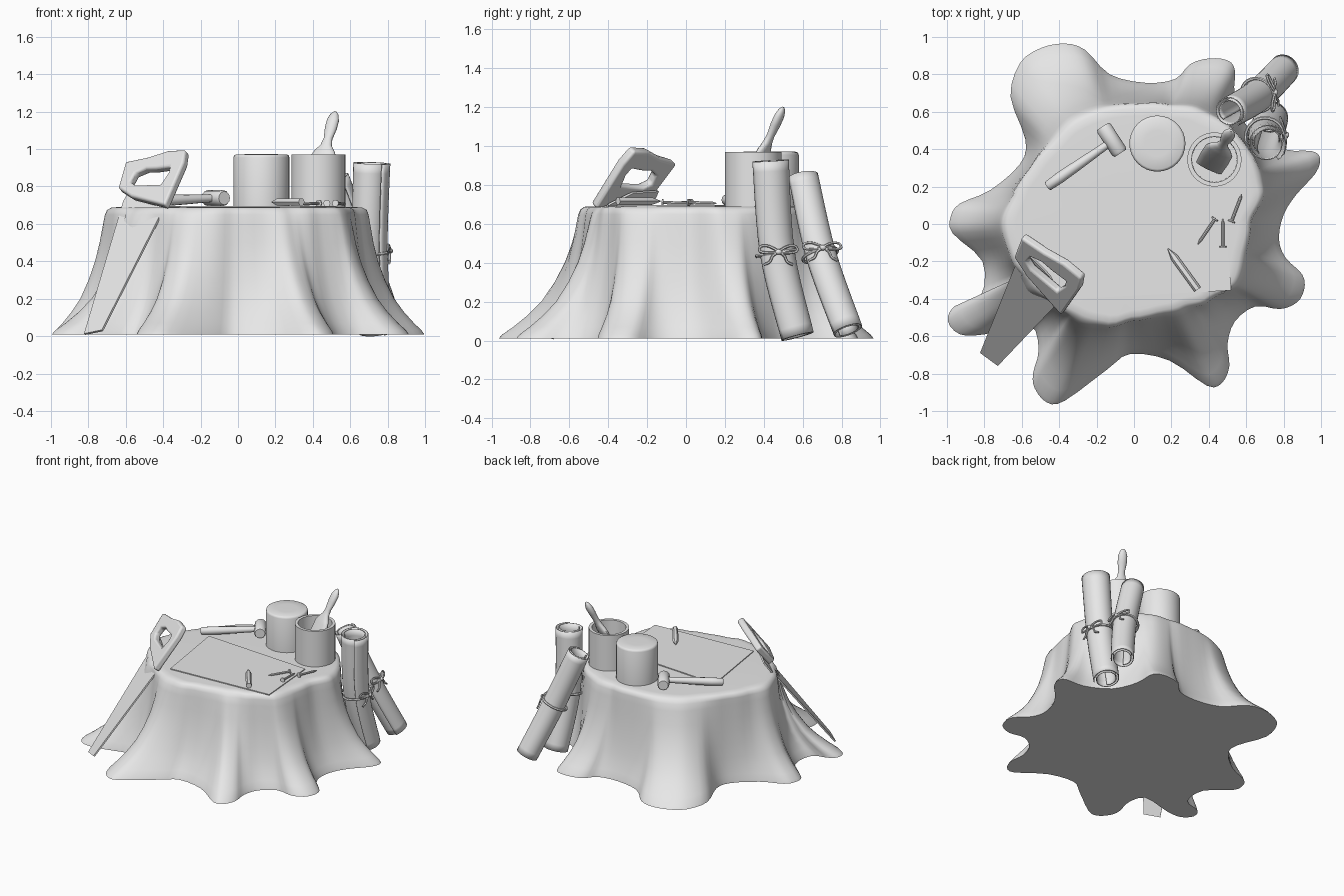
import bpy, bmesh, math
from mathutils import Vector as V

if "Cube" in bpy.data.objects:
    bpy.data.objects.remove(bpy.data.objects["Cube"])

grey = bpy.data.materials.new("plain_grey")
grey.diffuse_color = (0.8, 0.8, 0.8, 1)
grey.use_nodes = True
grey.node_tree.nodes["Principled BSDF"].inputs["Base Color"].default_value = grey.diffuse_color


def finish(name, bm, angle=40):
    bmesh.ops.recalc_face_normals(bm, faces=bm.faces)
    me = bpy.data.meshes.new(name)
    bm.to_mesh(me)
    bm.free()
    me.shade_smooth()
    me.set_sharp_from_angle(angle=math.radians(angle))
    me.materials.append(grey)
    ob = bpy.data.objects.new(name, me)
    bpy.context.collection.objects.link(ob)
    return ob


def loft(name, rings, caps=True, closed=True, loop=False, angle=40):
    """Skin a list of equal-length point rings."""
    bm = bmesh.new()
    vs = [[bm.verts.new(p) for p in r] for r in rings]
    n = len(rings[0])
    pairs = list(zip(vs, vs[1:])) + ([(vs[-1], vs[0])] if loop else [])
    for a, b in pairs:
        for i in range(n if closed else n - 1):
            j = (i + 1) % n
            bm.faces.new((a[i], a[j], b[j], b[i]))
    if caps and not loop:
        bm.faces.new(vs[0])
        bm.faces.new(vs[-1])
    return finish(name, bm, angle)


def frames(pts, hint, loop=False):
    """Point and two cross directions at each step of a path."""
    out, n = [], len(pts)
    for i, p in enumerate(pts):
        a = pts[i - 1] if (i or loop) else p
        b = pts[(i + 1) % n] if (i < n - 1 or loop) else p
        t = (b - a).normalized()
        u = t.cross(hint).normalized()
        out.append((p, u, u.cross(t)))
    return out


def tube(name, pts, radii, hint=(0, 0, 1), n=10, loop=False, flat=1.0, angle=40):
    pts = [V(p) for p in pts]
    if not isinstance(radii, (list, tuple)):
        radii = [radii] * len(pts)
    rings = []
    for (p, u, v), r in zip(frames(pts, V(hint), loop), radii):
        rings.append([p + r * (math.cos(k * math.tau / n) * u + flat * math.sin(k * math.tau / n) * v)
                      for k in range(n)])
    return loft(name, rings, loop=loop, angle=angle)


def spline(pts, steps, loop=False):
    """Catmull-Rom points through the given points."""
    pts = [V(p) for p in pts]
    n = len(pts)
    get = (lambda i: pts[i % n]) if loop else (lambda i: pts[max(0, min(n - 1, i))])
    out = []
    for i in range(n if loop else n - 1):
        a, b, c, d = (get(i + k) for k in (-1, 0, 1, 2))
        for s in range(steps):
            t = s / steps
            out.append(0.5 * (2 * b + (c - a) * t + (2 * a - 5 * b + 4 * c - d) * t * t
                              + (3 * b - a - 3 * c + d) * t ** 3))
    return out if loop else out + [pts[-1]]


def along(a, b, ts):
    return [V(a).lerp(V(b), t) for t in ts]


# Stump: root outline at the ground blended up into the rounder cut top
roots = [(.97, .27), (.87, .16), (.80, .05), (.775, -.08), (.81, -.18), (.90, -.27), (.91, -.35),
         (.87, -.42), (.78, -.455), (.65, -.44), (.54, -.52), (.50, -.64), (.51, -.76), (.47, -.85),
         (.39, -.865), (.19, -.73), (-.02, -.695), (-.14, -.775), (-.37, -.945), (-.465, -.955),
         (-.53, -.88), (-.54, -.80), (-.51, -.67), (-.56, -.54), (-.80, -.59), (-.93, -.59),
         (-.995, -.52), (-.96, -.44), (-.82, -.385), (-.81, -.20), (-.97, -.05), (-.98, .04),
         (-.93, .11), (-.77, .18), (-.61, .32), (-.58, .45), (-.66, .68), (-.61, .86), (-.50, .94),
         (-.37, .965), (-.26, .93), (-.13, .80), (.06, .755), (.22, .775), (.30, .855), (.40, .885),
         (.50, .875), (.54, .82), (.54, .68), (.62, .50), (.80, .40), (.95, .39), (.995, .35)]
top_r = [.62, .71, .73, .73, .70, .66, .64, .64, .64, .62, .63, .66,
         .70, .68, .63, .60, .58, .56, .51, .50, .52, .57, .63, .61]


def top_radius(a):
    f = (a / math.tau * 24) % 24
    i = int(f)
    s = f - i
    s = s * s * (3 - 2 * s)
    return top_r[i] * (1 - s) + top_r[(i + 1) % 24] * s


base = spline([(x, y, 0) for x, y in roots], 3, True)
crown = []
for p in base:
    a = math.atan2(p.y, p.x)
    crown.append(V((math.cos(a), math.sin(a), 0)) * top_radius(a))
levels = [(.01, 1), (.03, .96), (.07, .83), (.13, .66), (.2, .5), (.3, .345), (.4, .225), (.5, .14),
          (.6, .075), (.65, .04), (.675, .0), (.688, -.07), (.69, -.2)]
loft("stump", [[c.lerp(b, s) + V((0, 0, z)) if s >= 0 else c * (1 + s * .5) + V((0, 0, z))
                for b, c in zip(base, crown)] for z, s in levels], angle=60)

# Paper sheet lying on the top
sheet = [(-.31, -.40), (.52, -.355), (.48, .15), (-.40, .21)]
loft("paper_sheet", [[(x, y, z) for x, y in sheet] for z in (.69, .697)])


# Round objects turned about an upright axis
def turned(name, x, y, profile, n=32, angle=40):
    return loft(name, [[(x + r * math.cos(k * math.tau / n), y + r * math.sin(k * math.tau / n), z)
                        for k in range(n)] for r, z in profile], angle=angle)


turned("tin", .125, .43, [(.15, .69), (.15, .955), (.146, .966), (.137, .971), (.07, .973), (.01, .973)],
       angle=80)
turned("pot", .43, .345, [(.145, .69), (.145, .97), (.122, .97), (.12, .72)])

# Paint brush: flat bristles, flared ferrule, shaped handle
b0, b1 = V((.40, .30, .75)), V((.52, .50, 1.2))
axis = (b1 - b0).normalized()
wide = V((.9, -.4, 0)).cross(axis).cross(axis).normalized()
thick = axis.cross(wide)
rings = []
for t, w, d in [(0, .075, .012), (.25, .08, .022), (.46, .078, .025), (.52, .062, .025), (.6, .032, .022),
                (.68, .024, .02), (.8, .034, .024), (.9, .034, .024), (.97, .022, .016), (1, .008, .006)]:
    rings.append([b0.lerp(b1, t) + w * math.cos(k * math.tau / 14) * wide
                  + d * math.sin(k * math.tau / 14) * thick for k in range(14)])
loft("paint_brush", rings, angle=50)

# Mallet
tube("mallet_handle", along((-.465, .20, .722), (-.12, .44, .738), (0, .02, .2, .5, .8, 1)),
     [.02, .027, .03, .027, .022, .02], n=12)
tube("mallet_head", along((-.167, .522, .738), (-.073, .378, .738), (0, .08, .92, 1)),
     [.036, .043, .043, .036], n=12)

# Pencil
tube("pencil", along((.34, -.35, .717), (.18, -.13, .717), (0, .78, 1)), [.021, .021, .002], n=6, angle=25)

# Nails, from head to point
for i, (a, b) in enumerate([((.435, .03), (.34, -.11)), ((.475, -.125), (.475, .03)), ((.52, .01), (.577, .16))]):
    tube(f"nail_{i + 1}", along((*a, .71), (*b, .706), (0, .05, .055, .85, 1)),
         [.019, .019, .008, .008, .001], n=8)


# Saw leaning on the side
def slab(name, rings2d, plane, half):
    """Sheet, or frame with a hole, on the leaning plane y = a + bx + cz."""
    a, b, c = plane
    nrm = V((b, -1, c)).normalized() * half
    on = [[V((x, a + b * x + c * z, z)) for x, z in r] for r in rings2d]
    if len(on) == 1:
        return loft(name, [[p + s * nrm for p in on[0]] for s in (-1, 1)])
    o, i = on
    return loft(name, [[p - nrm for p in o], [p + nrm for p in o],
                       [p + nrm for p in i], [p - nrm for p in i]], loop=True)


slab("saw_blade", [[(-.82, .01), (-.725, .03), (-.385, .70), (-.45, .76), (-.58, .77), (-.61, .72)]],
     (-1.474, -.949, 1.014), .006)
handle = slab("saw_handle", [
    [(-.63, .78), (-.59, .92), (-.47, .945), (-.36, .98), (-.27, .985), (-.28, .92), (-.38, .69), (-.56, .735)],
    [(-.565, .815), (-.54, .86), (-.48, .885), (-.43, .885), (-.355, .895), (-.36, .86), (-.40, .80), (-.54, .795)]],
    (-1.5, -.88, 1.0), .025)
bev = handle.modifiers.new("rounding", 'BEVEL')
bev.width, bev.segments, bev.angle_limit = .014, 3, math.radians(50)


# Rolled papers: spiral sheets along a bent path, tied with a cord and bow
def scroll(name, path, radii, out):
    pts = spline(path, 6)
    turns, n = 1.8, 52
    rings = []
    for i, (p, u, v) in enumerate(frames(pts, V((1, 0, 0)))):
        f = 2 * i / (len(pts) - 1)
        k = min(1, int(f))
        r = radii[k] + (radii[k + 1] - radii[k]) * (f - k)
        ring = []
        for j in range(n + 1):
            a = j / n * turns * math.tau + .6
            q = r * (1 - .36 * j / n)
            ring.append(p + q * (math.cos(a) * u + math.sin(a) * v))
        rings.append(ring)
    ob = loft(name, rings, caps=False, closed=False)
    sol = ob.modifiers.new("thickness", 'SOLIDIFY')
    sol.thickness, sol.offset = .006, 0

    # Cord ring around the middle
    p, u, v = frames(pts, V((1, 0, 0)))[6]
    r = radii[1] + .004
    circle = [p + r * (math.cos(k * math.tau / 28) * u + math.sin(k * math.tau / 28) * v) for k in range(28)]
    tube(name + "_cord", circle, .009, hint=u.cross(v), n=6, loop=True)

    # Bow with two loops, two tails and a knot
    o = V(out).normalized()
    side = V((0, 0, 1)).cross(o).normalized()
    up = o.cross(side)
    c = p + o * (r + .012)
    for s, tag in ((-1, "left"), (1, "right")):
        def at(shape):
            return [c + s * x * side + z * up - o * abs(x) * .25 for x, z in shape]
        tube(f"{name}_bow_{tag}", spline(at([(0, 0), (.05, .03), (.09, .03), (.095, .005), (.05, -.005)]), 4, True),
             .007, hint=o, n=6, loop=True)
        tube(f"{name}_tail_{tag}", spline(at([(0, 0), (.03, -.02), (.045, -.05), (.075, -.065)]), 4),
             .007, hint=o, n=6)
    tube(name + "_knot", along(c - side * .016, c + side * .016, (0, .3, .7, 1)), [.006, .014, .014, .006], n=8)


scroll("tall_scroll", [(.71, .43, .925), (.70, .465, .45), (.73, .57, .02)], [.105, .10, .095], (1, .1, .05))
scroll("short_scroll", [(.51, .60, .84), (.66, .69, .44), (.80, .83, .05)], [.085, .088, .085], (1, .15, .4))
